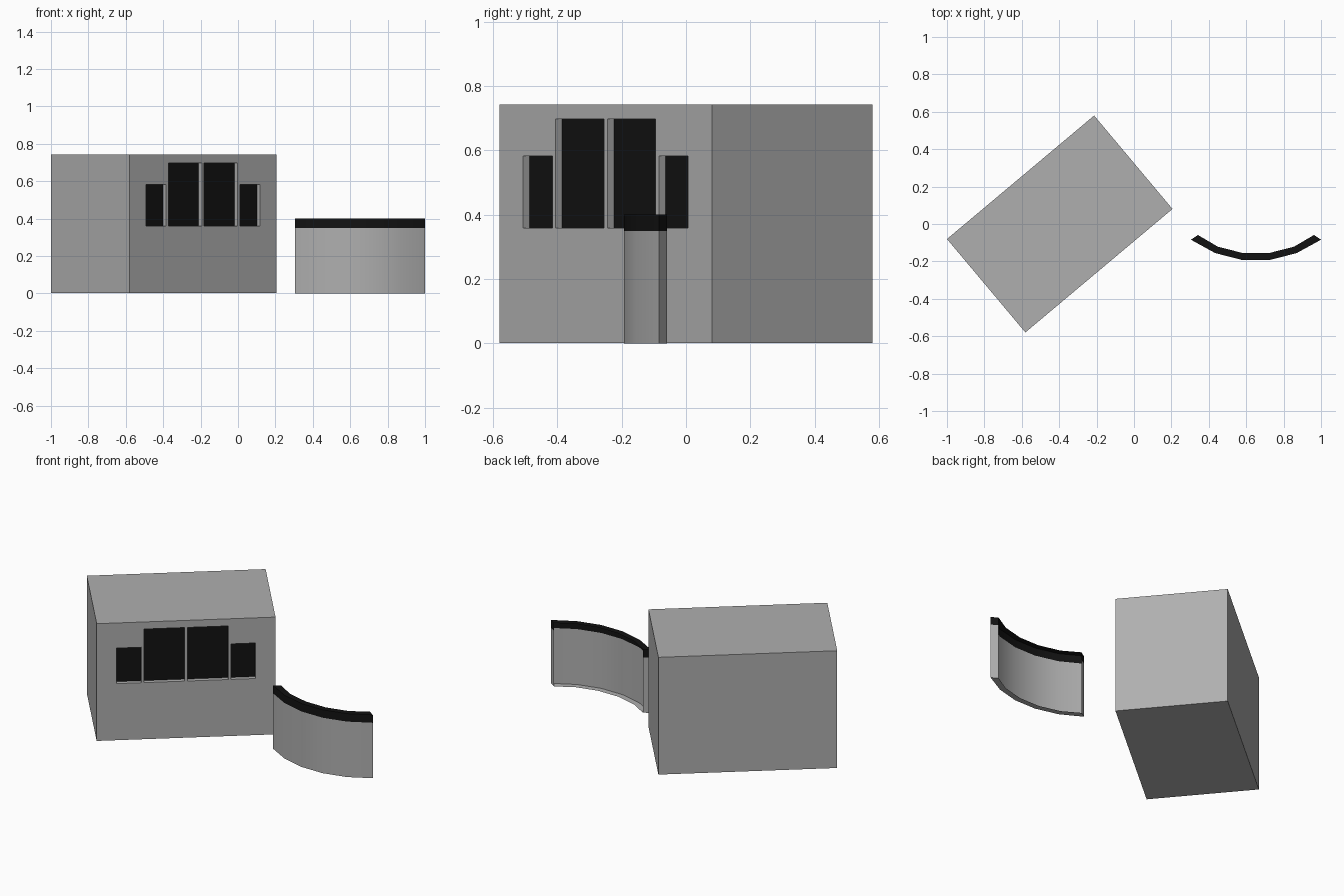
import bpy, math
from math import sin, cos, radians

if "Cube" in bpy.data.objects:
    bpy.data.objects.remove(bpy.data.objects["Cube"])

L, D, H = 1.027, 0.652, 0.742        # block size
RECESS = 0.028
SPOT, TURN = (-0.397, 0, 0), radians(40)


def colour(name, v):
    m = bpy.data.materials.new(name)
    m.diffuse_color = (v, v, v, 1)
    m.use_nodes = True
    m.node_tree.nodes["Principled BSDF"].inputs["Base Color"].default_value = m.diffuse_color
    return m


black = colour("black", 0.006)
grey = colour("dark_grey", 0.43)


def make(name, verts, faces, mat):
    me = bpy.data.meshes.new(name)
    me.from_pydata(verts, [], faces)
    me.update()
    ob = bpy.data.objects.new(name, me)
    bpy.context.collection.objects.link(ob)
    me.materials.append(mat)
    return ob


def boxes(name, bounds):
    verts, faces = [], []
    for x0, x1, y0, y1, z0, z1 in bounds:
        n = len(verts)
        verts += [(x, y, z) for z in (z0, z1)
                  for x, y in ((x0, y0), (x1, y0), (x1, y1), (x0, y1))]
        faces += [[n + i for i in f] for f in
                  ((3, 2, 1, 0), (4, 5, 6, 7), (0, 1, 5, 4),
                   (1, 2, 6, 5), (2, 3, 7, 6), (3, 0, 4, 7))]
    return make(name, verts, faces, grey)


def turn(ob):
    ob.location = SPOT
    ob.rotation_euler.z = TURN


# window openings along the front face: x range and top, mirrored
front = -D / 2
windows = []
for a, b, top in ((0.008, 0.242, 0.697), (0.257, 0.399, 0.583)):
    windows += [(a, b, top), (-b, -a, top)]
SILL = 0.359

# block with recessed windows
block = boxes("block", [(-L / 2, L / 2, front, D / 2, 0.002, H)])
cutter = boxes("window_cutter", [(a, b, front - 0.05, front + RECESS, SILL, t)
                                 for a, b, t in windows])
cutter.hide_render = True
turn(block)
turn(cutter)
mod = block.modifiers.new("windows", 'BOOLEAN')
mod.operation, mod.solver, mod.object = 'DIFFERENCE', 'EXACT', cutter
bpy.context.view_layer.update()
bpy.context.view_layer.objects.active = block
bpy.ops.object.modifier_apply(modifier=mod.name)
bpy.data.objects.remove(cutter)

# dark panes at the back of the recesses
y = front + RECESS - 0.001
for i, (a, b, t) in enumerate(windows):
    turn(make(f"window_pane_{i + 1}",
              [(a, y, SILL), (b, y, SILL), (b, y, t), (a, y, t)],
              [(0, 1, 2, 3)], black))

# curved wall: five-sided arc, open at the back
R, T, CX, CY = 0.592, 0.037, 0.652, 0.395
angles = [radians(-36 + 14.4 * i) for i in range(6)]
outer = [(CX + R * sin(a), CY - R * cos(a)) for a in angles]
inner = [(CX + (R - T) * sin(a), CY - (R - T) * cos(a)) for a in angles]
inner[0], inner[-1] = (CX - 0.31, -0.059), (CX + 0.31, -0.059)


def shell(name, z0, z1, rim_at_top, mat):
    n = len(outer)
    verts = [(x, y, z) for z in (z0, z1) for ring in (outer, inner) for x, y in ring]
    o0, i0, o1, i1 = 0, n, 2 * n, 3 * n
    faces = []
    for k in range(n - 1):
        faces.append((o0 + k, o0 + k + 1, o1 + k + 1, o1 + k))
        if rim_at_top:
            faces.append((o1 + k, o1 + k + 1, i1 + k + 1, i1 + k))
        else:
            faces.append((i0 + k, i0 + k + 1, o0 + k + 1, o0 + k))
    faces.append((i0, o0, o1, i1))
    e = n - 1
    faces.append((o0 + e, i0 + e, i1 + e, o1 + e))
    ob = make(name, verts, faces, mat)
    bpy.ops.object.select_all(action='DESELECT')
    ob.select_set(True)
    bpy.context.view_layer.objects.active = ob
    bpy.ops.object.shade_smooth_by_angle(angle=radians(30))
    return ob


shell("curved_wall", 0, 0.35, False, grey)
shell("wall_top_band", 0.35, 0.40, True, black)
